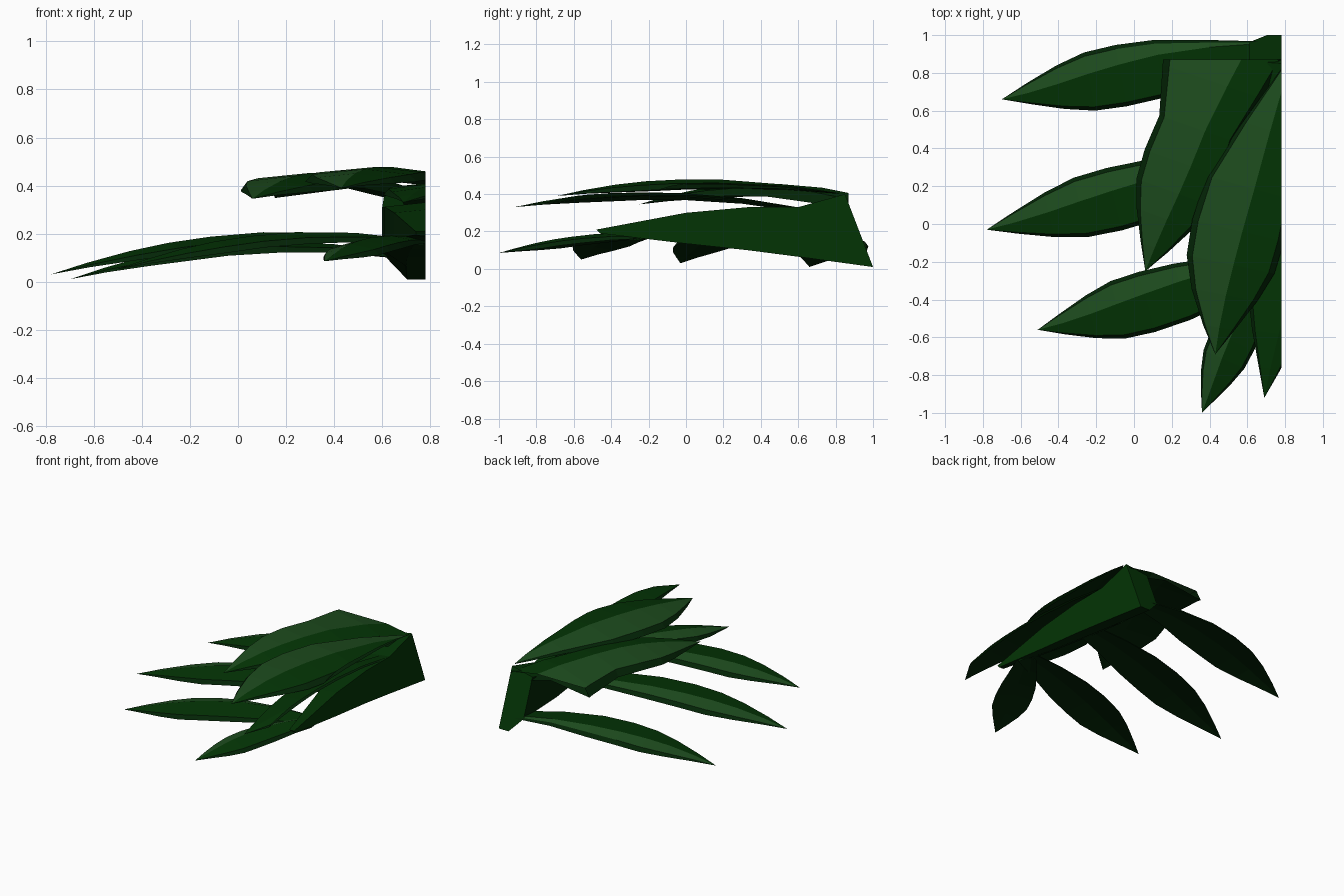
import bpy, bmesh
from mathutils import Vector

cube = bpy.data.objects.get("Cube")
if cube:
    bpy.data.objects.remove(cube, do_unlink=True)

SIDE_CUT = 0.78  # flat inner side of the foliage
BACK_CUT = 0.87  # straight back end of the upper leaves


def material(name, rgb):
    m = bpy.data.materials.new(name)
    m.use_nodes = True
    col = (*rgb, 1)
    m.diffuse_color = col
    m.node_tree.nodes["Principled BSDF"].inputs["Base Color"].default_value = col
    return m


MATS = [material("dark_green", (0.001, 0.034, 0.0015)),
        material("light_green", (0.012, 0.07, 0.0125)),
        material("deep_green", (0.001, 0.018, 0.0018))]
DARK, LIGHT, DEEP = range(3)


def trim(bm, co, normal):
    bmesh.ops.bisect_plane(bm, geom=bm.verts[:] + bm.edges[:] + bm.faces[:],
                           plane_co=co, plane_no=normal, clear_outer=True)


def loft(name, rings, colours, back=None):
    """Skin rings of points, with one colour for each lengthwise strip."""
    bm = bmesh.new()
    rows = [[bm.verts.new(p) for p in r] for r in rings]
    n = len(rows[0])
    for a, b in zip(rows, rows[1:]):
        for i in range(n):
            j = (i + 1) % n
            f = bm.faces.new((a[i], a[j], b[j], b[i]))
            f.material_index = colours[i]
    bm.faces.new(rows[0])
    bm.faces.new(rows[-1])
    bmesh.ops.remove_doubles(bm, verts=bm.verts, dist=0.0005)
    bmesh.ops.recalc_face_normals(bm, faces=bm.faces)
    trim(bm, (SIDE_CUT, 0, 0), (1, 0, 0))
    if back:
        trim(bm, (0, back, 0), (0, 1, 0))
    me = bpy.data.meshes.new(name)
    bm.to_mesh(me)
    bm.free()
    for m in MATS:
        me.materials.append(m)
    ob = bpy.data.objects.new(name, me)
    bpy.context.collection.objects.link(ob)
    return ob


def leaf(name, base, mid, tip, half, root, shift, drop, flare=0, back=None, half_colour=LIGHT):
    """Arched blade: creased top, drooping rim that deepens by flare at the base."""
    a, m, b = Vector(base), Vector(mid), Vector(tip)
    ctrl = 2 * m - (a + b) / 2
    profile = [(0, root), (0.2, (root + 0.95) / 2), (0.4, 0.94), (0.55, 1),
               (0.67, 0.95), (0.78, 0.71), (0.9, 0.34), (1, 0)]
    rings = []
    for t, w in profile:
        c = a * (1 - t) ** 2 + ctrl * 2 * t * (1 - t) + b * t * t
        d = (ctrl - a) * (1 - t) + (b - ctrl) * t
        side = Vector((d.y, -d.x, 0)).normalized() * half * w
        crease = shift * (1 - t)
        rim = -drop - flare * (1 - t) ** 2
        section = [(1, rim), (0.87, -0.01), (crease, 0.012),
                   (-0.87, -0.01), (-1, rim), (0, -0.012)]
        rings.append([c + side * s + Vector((0, 0, h * min(1, w * 1.1)))
                      for s, h in section])
    return loft(name, rings, (DEEP, half_colour, DARK, DEEP, DEEP, DEEP), back)


# Lower leaves, spreading sideways and forward
leaf("lower_leaf_back", (0.68, 0.91, 0.11), (0, 0.798, 0.15), (-0.7, 0.66, 0.01), 0.165, 0.35, 0.8, 0.036)
leaf("lower_leaf_middle", (0.7, 0.34, 0.17), (-0.03, 0.15, 0.183), (-0.78, -0.03, 0.03), 0.17, 0.45, 0.6, 0.036)
leaf("lower_leaf_front", (0.75, -0.2, 0.17), (0.13, -0.395, 0.185), (-0.51, -0.56, 0.05), 0.165, 0.45, 0.6, 0.036)
leaf("lower_leaf_tip", (0.74, -0.22, 0.18), (0.54, -0.58, 0.165), (0.36, -1, 0.085), 0.125, 0.5, 0.3, 0.035)

# Upper leaves, arching forward over the stem
leaf("upper_leaf_outer", (0.5, 1, 0.375), (0.29, 0.38, 0.443), (0.06, -0.25, 0.345),
     0.225, 1.55, -0.35, 0.042, 0.04, BACK_CUT)
leaf("upper_leaf_inner", (0.81, 0.82, 0.405), (0.57, 0.04, 0.467), (0.43, -0.69, 0.39),
     0.25, 0.1, -0.2, 0.04, 0, BACK_CUT)
leaf("upper_leaf_centre", (0.8, 0.6, 0.33), (0.79, -0.15, 0.405), (0.69, -0.92, 0.33),
     0.17, 0.6, -0.8, 0.035, half_colour=DARK)

# Stem: y and z of the top, y and z of the underside, width
stations = [(0.85, 0.4, 1, 0.01, 0.17), (0.6, 0.33, 0.6, 0.065, 0.18),
            (0.33, 0.33, 0.33, 0.1, 0.17), (0, 0.3, 0, 0.135, 0.13),
            (-0.48, 0.21, -0.46, 0.19, 0.04)]
rings = []
for yt, zt, yb, zb, w in stations:
    top, low = Vector((SIDE_CUT, yt, zt)), Vector((SIDE_CUT, yb, zb))
    inward = Vector((-w, 0, 0))
    rings.append([top, top.lerp(low, 0.08) + inward,
                  top.lerp(low, 0.75) + inward, low + inward * 0.45, low])
loft("stem", rings, (DARK, DEEP, DEEP, DEEP, DARK))
